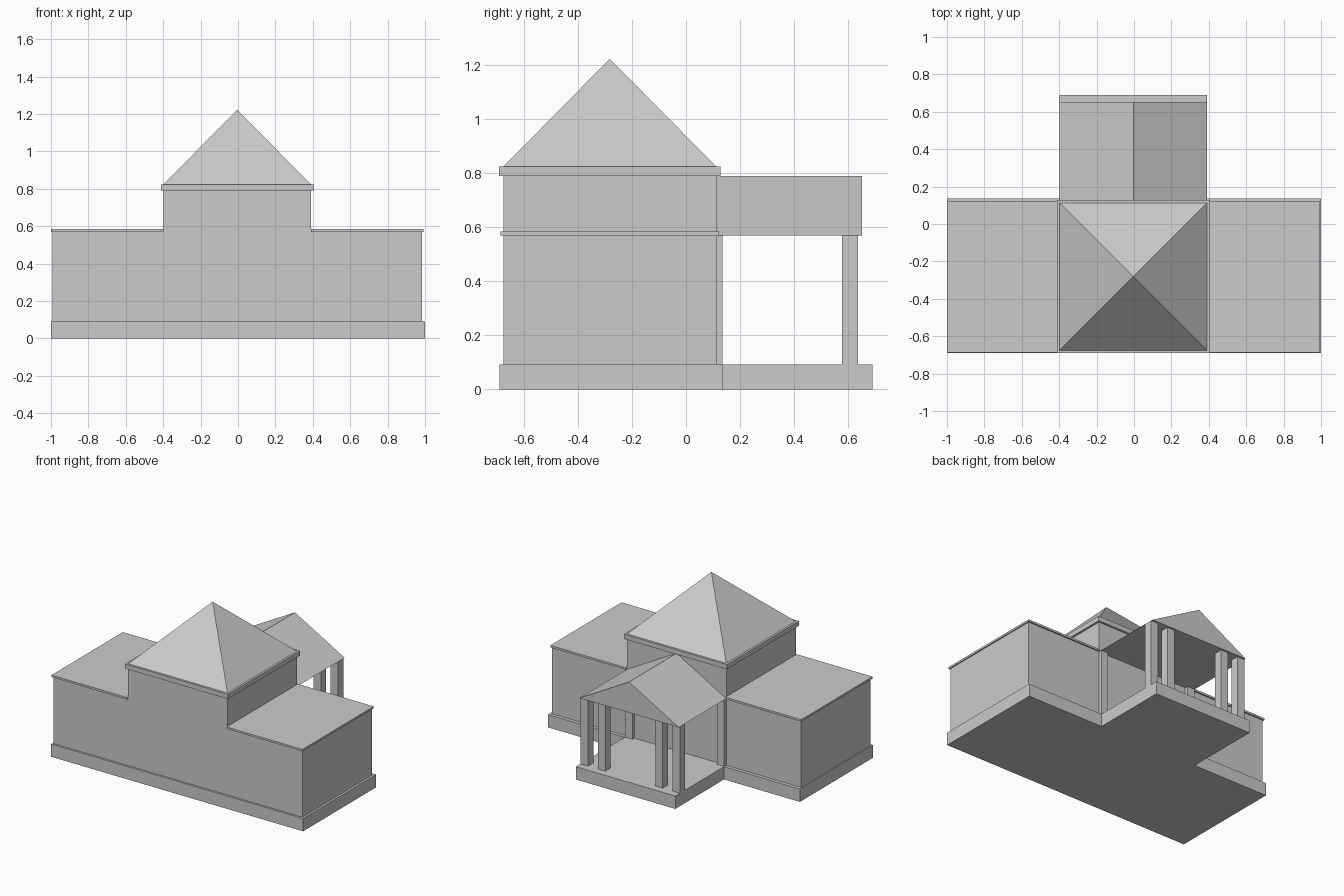
import bpy, bmesh

if "Cube" in bpy.data.objects:
    bpy.data.objects.remove(bpy.data.objects["Cube"])

CX = -0.004            # centre line of the upper building
FRONT, BACK = -0.676, 0.112
HALF = 0.394           # half width of tower and porch


def finish(name, bm):
    bmesh.ops.recalc_face_normals(bm, faces=bm.faces)
    mesh = bpy.data.meshes.new(name)
    bm.to_mesh(mesh)
    bm.free()
    obj = bpy.data.objects.new(name, mesh)
    bpy.context.collection.objects.link(obj)
    return obj


def extrude(name, profile, offset):
    """Closed 3D outline pushed along an offset vector."""
    bm = bmesh.new()
    face = bm.faces.new([bm.verts.new(p) for p in profile])
    new = bmesh.ops.extrude_face_region(bm, geom=[face])["geom"]
    bmesh.ops.translate(bm, vec=offset,
                        verts=[v for v in new if isinstance(v, bmesh.types.BMVert)])
    return finish(name, bm)


def box(name, x, y, z):
    corners = [(x[0], y[0], z[0]), (x[1], y[0], z[0]), (x[1], y[1], z[0]), (x[0], y[1], z[0])]
    return extrude(name, corners, (0, 0, z[1] - z[0]))


# T-shaped plinth under the building and porch
plan = [(-1, -0.69), (1, -0.69), (1, 0.137), (CX + HALF, 0.137), (CX + HALF, 0.69),
        (CX - HALF, 0.69), (CX - HALF, 0.137), (-1, 0.137)]
extrude("plinth", [(x, y, 0) for x, y in plan], (0, 0, 0.092))

# Walls: one stepped outline for wings and tower
w = 0.988
outline = [(-w, 0.092), (w, 0.092), (w, 0.57), (HALF, 0.57), (HALF, 0.79),
           (-HALF, 0.79), (-HALF, 0.57), (-w, 0.57)]
extrude("walls", [(CX + x, FRONT, z) for x, z in outline], (0, BACK - FRONT, 0))

# Wing roofs, and porch columns on each side
for side, s in (("left", -1), ("right", 1)):
    box(side + "_wing_roof", sorted((CX + s * HALF, CX + s * 0.996)),
        (-0.686, 0.122), (0.57, 0.584))
    for part, a, b, y in (("outer_column", 0.335, HALF, (0.577, 0.637)),
                          ("inner_column", 0.198, 0.257, (0.577, 0.637)),
                          ("wall_column", 0.335, HALF, (0.077, 0.135))):
        box(f"{side}_{part}", sorted((CX + s * a, CX + s * b)), y, (0.092, 0.57))

# Gabled porch roof
gable = [(CX - HALF, 0.57), (CX + HALF, 0.57), (CX, 0.79)]
extrude("porch_roof", [(x, BACK, z) for x, z in gable], (0, 0.651 - BACK, 0))

# Tower eaves and pyramid roof
box("tower_eaves", (CX - 0.409, CX + 0.409), (FRONT - 0.015, BACK + 0.015), (0.79, 0.824))
bm = bmesh.new()
base = [bm.verts.new((CX + sx * HALF, y, 0.824))
        for sx, y in ((-1, FRONT), (1, FRONT), (1, BACK), (-1, BACK))]
apex = bm.verts.new((CX, (FRONT + BACK) / 2, 1.223))
bm.faces.new(base)
for i in range(4):
    bm.faces.new((base[i], base[(i + 1) % 4], apex))
finish("tower_roof", bm)
